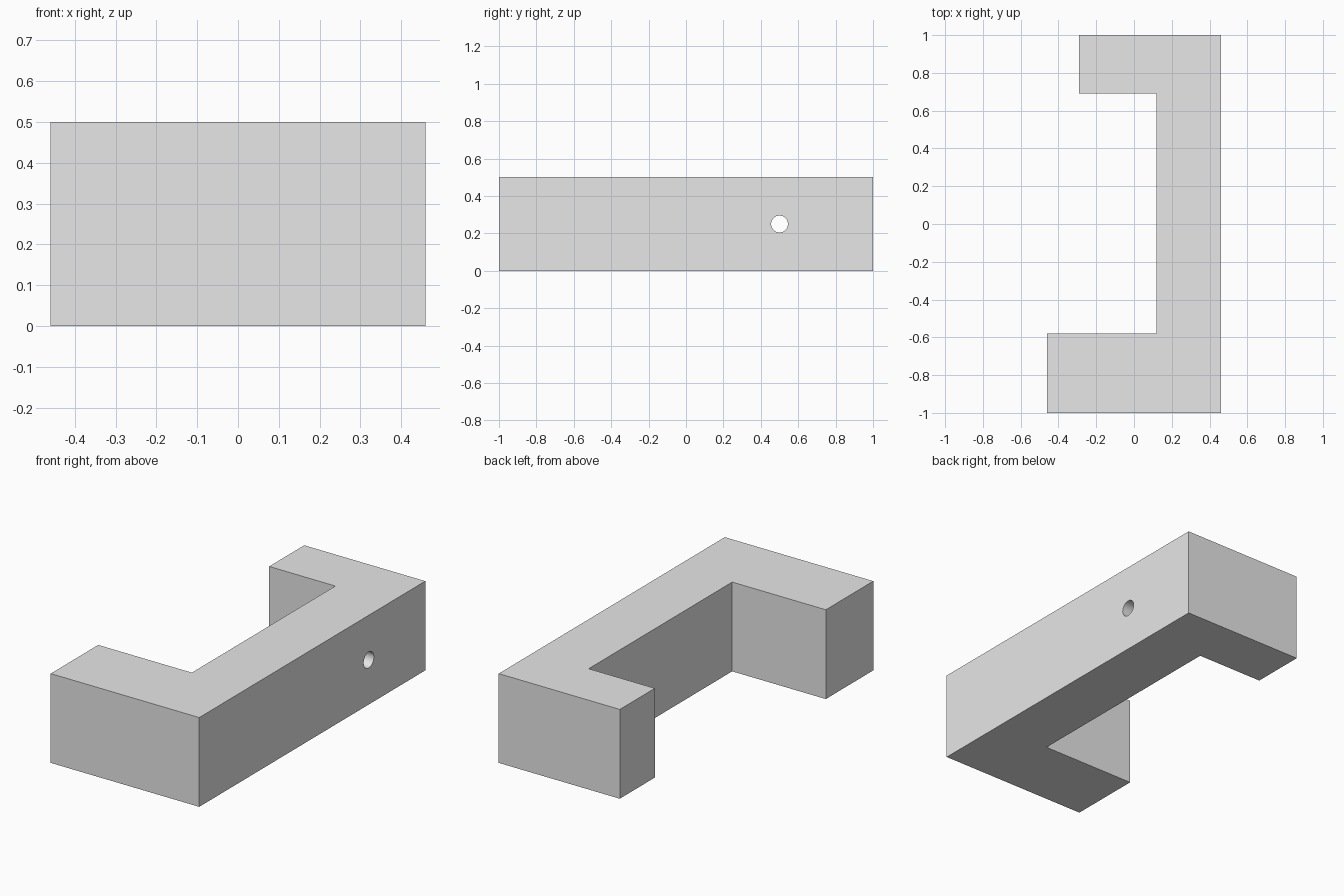
import bpy
import bmesh
from math import radians
from mathutils import Matrix

cube = bpy.data.objects.get("Cube")
if cube:
    bpy.data.objects.remove(cube, do_unlink=True)

HEIGHT = 0.5
GREY = (0.8, 0.8, 0.8, 1)

grey = bpy.data.materials.new("light_grey")
grey.use_nodes = True
grey.diffuse_color = GREY
grey.node_tree.nodes["Principled BSDF"].inputs["Base Color"].default_value = GREY


def make_object(name, bm):
    bmesh.ops.recalc_face_normals(bm, faces=bm.faces)
    mesh = bpy.data.meshes.new(name)
    bm.to_mesh(mesh)
    bm.free()
    mesh.materials.append(grey)
    obj = bpy.data.objects.new(name, mesh)
    bpy.context.collection.objects.link(obj)
    return obj


# Bracket: uneven C-shaped outline extruded upwards
outline = [(-0.46, -1), (0.46, -1), (0.46, 1), (-0.29, 1),
           (-0.29, 0.69), (0.12, 0.69), (0.12, -0.58), (-0.46, -0.58)]
bm = bmesh.new()
base = bm.faces.new([bm.verts.new((x, y, 0)) for x, y in outline])
top = bmesh.ops.extrude_face_region(bm, geom=[base])["geom"]
bmesh.ops.translate(bm, vec=(0, 0, HEIGHT),
                    verts=[v for v in top if isinstance(v, bmesh.types.BMVert)])
bracket = make_object("bracket", bm)

# Round hole drilled sideways through the spine
bm = bmesh.new()
bmesh.ops.create_cone(bm, cap_ends=True, segments=48, radius1=0.045, radius2=0.045,
                      depth=0.6,
                      matrix=Matrix.Translation((0.29, 0.5, HEIGHT / 2))
                      @ Matrix.Rotation(radians(90), 4, "Y"))
cutter = make_object("hole_cutter", bm)
cutter.hide_render = True

drill = bracket.modifiers.new("drill", "BOOLEAN")
drill.operation = "DIFFERENCE"
drill.solver = "EXACT"
drill.object = cutter

# Apply the hole, discard the cutter, and smooth only the bore
bpy.ops.object.select_all(action="DESELECT")
bpy.context.view_layer.objects.active = bracket
bracket.select_set(True)
bpy.ops.object.modifier_apply(modifier=drill.name)
bpy.data.objects.remove(cutter, do_unlink=True)
bpy.ops.object.shade_smooth_by_angle(angle=radians(30))
